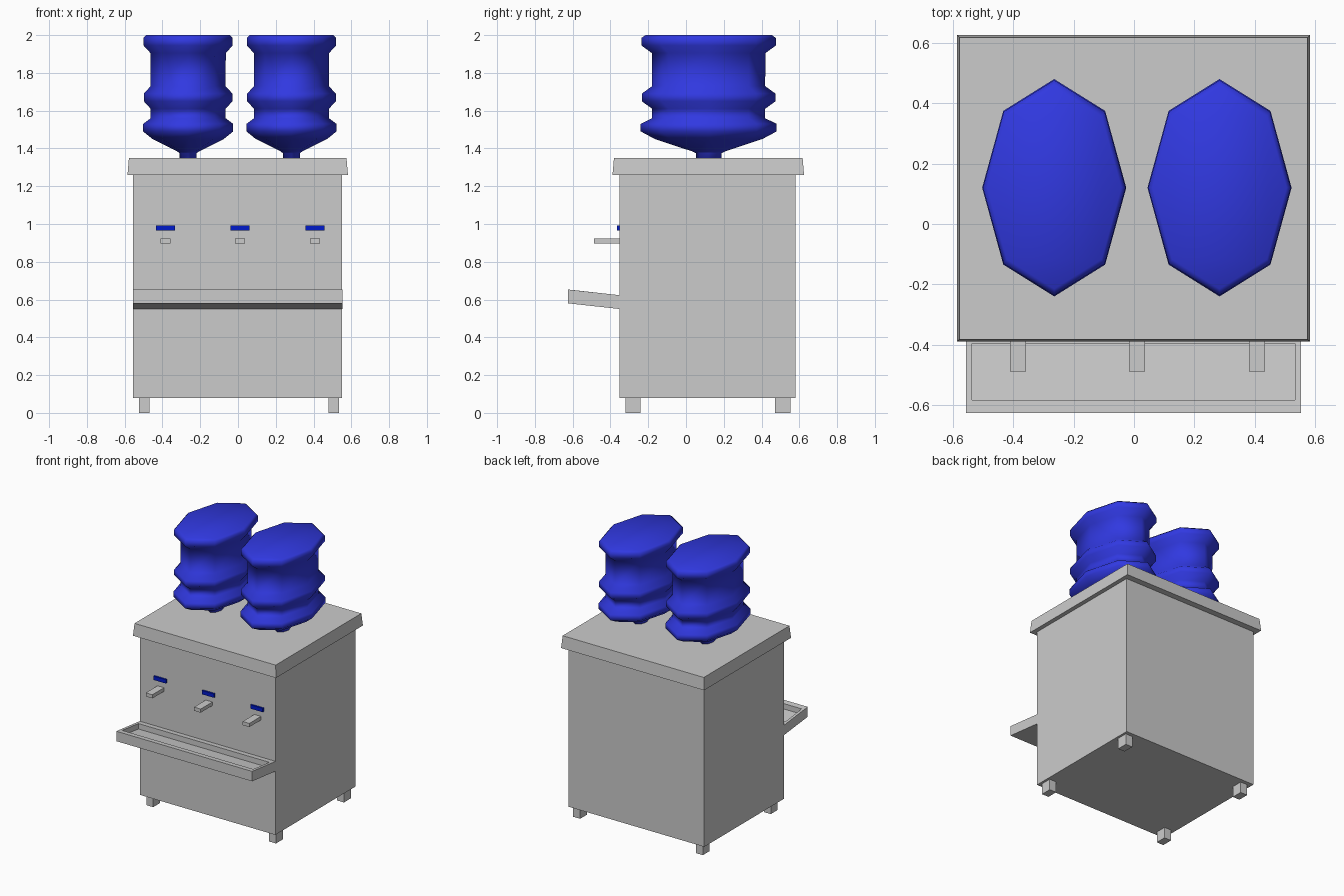
import bpy, bmesh, math

if "Cube" in bpy.data.objects:
    bpy.data.objects.remove(bpy.data.objects["Cube"])


def finish(name, bm, color=None, smooth=False):
    bmesh.ops.recalc_face_normals(bm, faces=bm.faces[:])
    me = bpy.data.meshes.new(name)
    bm.to_mesh(me)
    bm.free()
    ob = bpy.data.objects.new(name, me)
    bpy.context.collection.objects.link(ob)
    for p in me.polygons:
        p.use_smooth = smooth
    if color:
        me.materials.append(color)
    return ob


def box(name, x, y, z, color=None):
    bm = bmesh.new()
    bmesh.ops.create_cube(bm, size=1)
    for v in bm.verts:
        v.co = [(a + b) / 2 + c * (b - a) for c, (a, b) in zip(v.co, (x, y, z))]
    return finish(name, bm, color)


blue = bpy.data.materials.new("bottle_blue")
blue.diffuse_color = (0.03, 0.04, 0.75, 1)
blue.use_nodes = True
blue.node_tree.nodes["Principled BSDF"].inputs["Base Color"].default_value = blue.diffuse_color
label_blue = bpy.data.materials.new("label_blue")
label_blue.diffuse_color = (0.0, 0.01, 0.6, 1)
label_blue.use_nodes = True
label_blue.node_tree.nodes["Principled BSDF"].inputs["Base Color"].default_value = label_blue.diffuse_color

# Cabinet
box("cabinet", (-0.555, 0.551), (-0.352, 0.58), (0.08, 1.27))

# Lid, slightly narrower at the top
lid = box("lid", (-0.585, 0.582), (-0.389, 0.625), (1.26, 1.35))
for v in lid.data.vertices:
    if v.co.z > 1.3:
        v.co.x *= 0.987
        v.co.y = 0.118 + (v.co.y - 0.118) * 0.985

# Feet
for side, x in (("left", -0.496), ("right", 0.506)):
    for end, y in (("front", -0.28), ("back", 0.512)):
        box(f"{end}_{side}_foot", (x - 0.028, x + 0.028), (y - 0.04, y + 0.04), (0, 0.08))

# Taps and their blue markers
for i, x in enumerate((-0.384, 0.01, 0.407)):
    box(f"tap_{i + 1}", (x - 0.027, x + 0.027), (-0.488, -0.34), (0.896, 0.923))
    box(f"tap_marker_{i + 1}", (x - 0.05, x + 0.05), (-0.365, -0.34), (0.965, 0.993), label_blue)

# Drip tray: sloped box with a recessed top
bm = bmesh.new()
bmesh.ops.create_cube(bm, size=1)
for v in bm.verts:
    front = v.co.y < 0
    top = v.co.z > 0
    v.co = (-0.556 if v.co.x < 0 else 0.553,
            -0.625 if front else -0.35,
            (0.58 if front else 0.55) + (0.073 if top else 0))
bm.normal_update()
face = max(bm.faces, key=lambda f: f.normal.z)
bmesh.ops.inset_individual(bm, faces=[face], thickness=0.028)
for v in face.verts:
    if v.co.y < -0.5:
        v.co.y, v.co.z = -0.583, v.co.z - 0.002
    else:
        v.co.y, v.co.z = -0.395, v.co.z + 0.002
floor = bmesh.ops.extrude_discrete_faces(bm, faces=[face])["faces"][0]
bmesh.ops.translate(bm, verts=floor.verts[:], vec=(0, 0, -0.04))
finish("drip_tray", bm)

# Water bottles: oval eight-sided lathe, profile of (radius fraction, height)
profile = [(0.19, 1.34), (0.19, 1.375), (0.25, 1.385), (0.80, 1.45), (1.01, 1.49),
           (1.01, 1.53), (0.84, 1.56), (0.84, 1.61), (0.995, 1.65), (0.995, 1.69),
           (0.84, 1.73), (0.845, 1.905), (1.0, 1.945), (1.0, 1.985), (0.94, 2.0)]
for side, cx in (("left", -0.264), ("right", 0.283)):
    bm = bmesh.new()
    rings = []
    for r, z in profile:
        rings.append([bm.verts.new((cx + 0.236 * r * math.cos(k * math.pi / 4),
                                    0.12 + 0.356 * r * math.sin(k * math.pi / 4), z))
                      for k in range(8)])
    for a, b in zip(rings, rings[1:]):
        for k in range(8):
            n = (k + 1) % 8
            bm.faces.new((a[k], a[n], b[n], b[k]))
    bm.faces.new(rings[0][::-1])
    bm.faces.new(rings[-1])
    finish(f"{side}_water_bottle", bm, blue, True)
